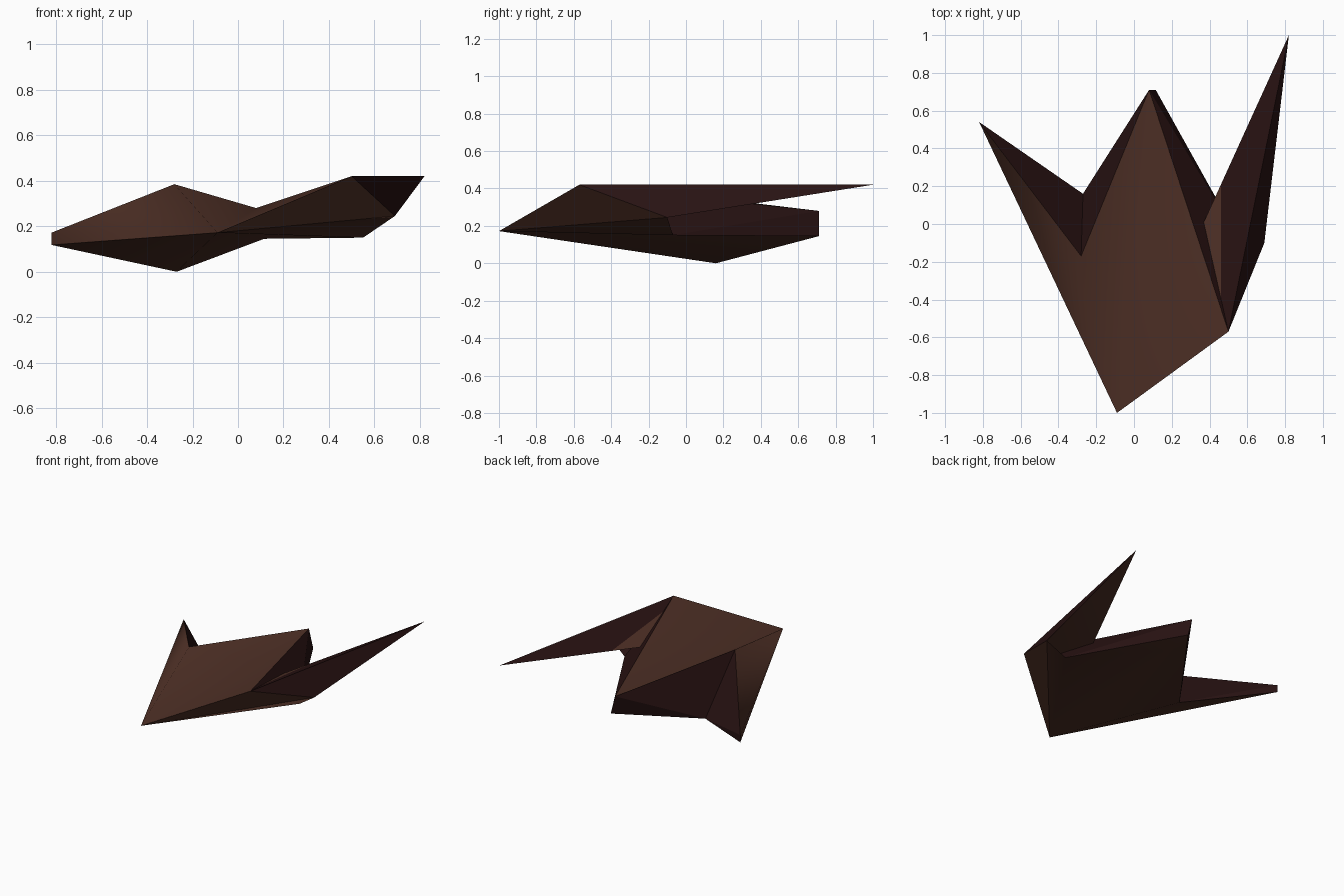
import bpy, math
from mathutils import Vector

if "Cube" in bpy.data.objects:
    bpy.data.objects.remove(bpy.data.objects["Cube"])


def material(name, rgb):
    m = bpy.data.materials.new(name)
    m.diffuse_color = (*rgb, 1)
    m.use_nodes = True
    m.node_tree.nodes["Principled BSDF"].inputs["Base Color"].default_value = m.diffuse_color
    return m


BROWN = material("brown hide", (0.076, 0.029, 0.019))
DARK = material("dark red lining", (0.021, 0.006, 0.006))

# Key points: a pointed front tip fanning out to a zigzag rim of upper/lower pairs
P = {
    "tip": (-0.09, -1.0, 0.172),
    "left_top": (-0.82, 0.54, 0.172), "left_low": (-0.82, 0.54, 0.118),
    "ridge_a": (-0.28, -0.17, 0.385), "keel_a": (-0.27, 0.16, 0.0),
    "mid_top": (0.08, 0.71, 0.28), "mid_low": (0.115, 0.71, 0.145),
    "ridge_b": (0.50, -0.57, 0.42), "keel_b": (0.55, -0.07, 0.15),
    "right_top": (0.82, 1.0, 0.42), "right_low": (0.69, -0.10, 0.245),
}
P = {k: Vector(v) for k, v in P.items()}
# Where the colour changes on the folded flap
P["split_out"] = P["tip"].lerp(P["ridge_b"], 0.932)
P["split_in"] = P["tip"].lerp(P["right_top"], 0.604)


def sheet(name, mat, faces, smooth=None):
    faces = [f.split() for f in faces]
    keys = sorted({k for f in faces for k in f})
    mesh = bpy.data.meshes.new(name)
    mesh.from_pydata([P[k] for k in keys], [],
                     [[keys.index(k) for k in f] for f in faces])
    mesh.materials.append(mat)
    ob = bpy.data.objects.new(name, mesh)
    bpy.context.collection.objects.link(ob)
    if smooth:
        bpy.ops.object.select_all(action='DESELECT')
        ob.select_set(True)
        bpy.context.view_layer.objects.active = ob
        bpy.ops.object.shade_smooth_by_angle(angle=math.radians(smooth))
    return ob


# Upper skin with the left edge
sheet("upper_skin", BROWN, [
    "tip ridge_a left_top", "tip mid_top ridge_a", "tip ridge_b mid_top",
    "tip left_top left_low"], 80)

# Underside and the front of the right fold
sheet("lower_skin", BROWN, [
    "tip left_low keel_a", "tip keel_a mid_low", "tip mid_low keel_b",
    "tip keel_b right_low", "tip right_top right_low"], 50)
sheet("right_fold_front", BROWN, ["tip right_low ridge_b"])

# Folded flap on the right, brown near the tip and dark beyond
sheet("flap_root", BROWN, ["tip split_out split_in"])
sheet("flap_lining", DARK, ["split_out ridge_b right_top split_in"])

# Zigzag rear wall
sheet("rear_lining", DARK, [
    "left_top ridge_a keel_a", "left_top keel_a left_low",
    "ridge_a mid_top keel_a", "mid_top mid_low keel_a",
    "mid_top ridge_b keel_b", "mid_top keel_b mid_low",
    "ridge_b right_low right_top", "ridge_b keel_b right_low"])
